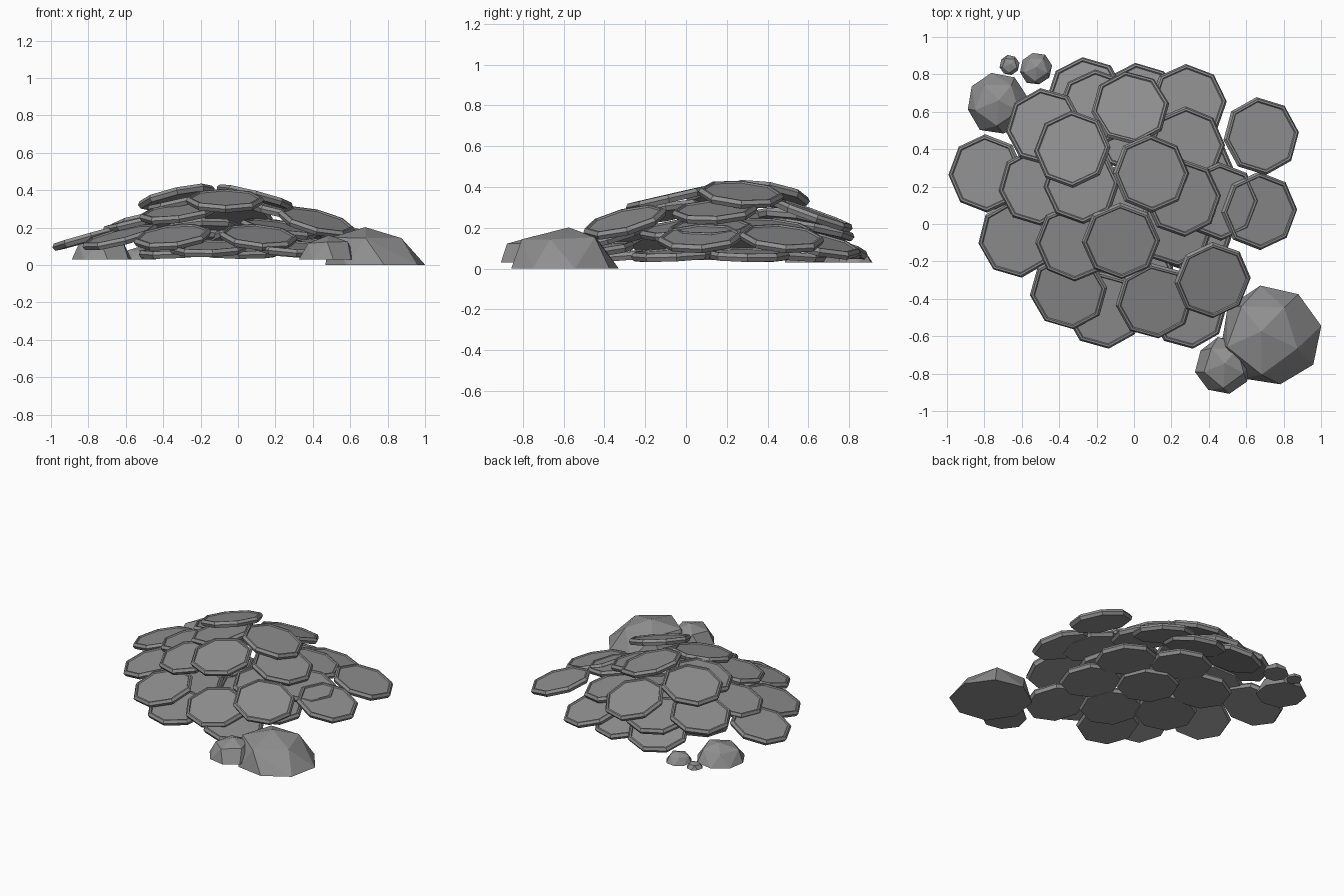
import bpy, bmesh, math, random
from mathutils import Vector, Matrix

if "Cube" in bpy.data.objects:
    bpy.data.objects.remove(bpy.data.objects["Cube"])

random.seed(4)
STONE = bpy.data.materials.new("dark_stone")
STONE.diffuse_color = (0.28, 0.28, 0.28, 1)
STONE.use_nodes = True
STONE.node_tree.nodes["Principled BSDF"].inputs["Base Color"].default_value = STONE.diffuse_color


def finish(bm, name):
    bmesh.ops.recalc_face_normals(bm, faces=bm.faces)
    mesh = bpy.data.meshes.new(name)
    bm.to_mesh(mesh)
    bm.free()
    mesh.materials.append(STONE)
    ob = bpy.data.objects.new(name, mesh)
    bpy.context.collection.objects.link(ob)
    return ob


# Octagonal plate: bevelled rim around a slightly recessed top
def plate(name):
    bm = bmesh.new()
    base = bmesh.ops.create_circle(bm, cap_ends=True, segments=8, radius=0.21)
    top = bmesh.ops.extrude_face_region(bm, geom=bm.faces[:])["geom"]
    for v in base["verts"]:
        v.co = v.co * 0.95 + Vector((0, 0, -0.022))
    face = next(g for g in top if isinstance(g, bmesh.types.BMFace))
    for inset, rise in ((0.012, 0.018), (0.011, 0), (0.005, -0.008)):
        bmesh.ops.inset_region(bm, faces=[face], thickness=inset)
        for v in face.verts:
            v.co.z += rise
    return finish(bm, name)


# Plates lie like shingles on a dome, tilted downhill from its centre
def lay_plate(name, x, y, z, steep):
    ob = plate(name)
    out = Vector((x + 0.08, y - 0.22, 0))
    slope = out.normalized() * min(steep, 1.5 * out.length)
    tilt = Vector((0, 0, 1)).rotation_difference(slope + Vector((0, 0, 1)))
    turn = math.radians(random.uniform(0, 8))
    ob.matrix_world = (Matrix.Translation((x, y, z)) @ tilt.to_matrix().to_4x4()
                       @ Matrix.Rotation(turn, 4, 'Z'))


# Layers from the crown down: height, steepness, plate centres
LAYERS = [
    ("crown", .365, .28, [(-.33, .40), (.09, .27)]),
    ("crown_front", .345, .23, [(-.28, .21), (-.07, -.09)]),
    ("upper", .28, .22, [(-.32, -.10), (.26, .14)]),
    ("upper_back", .265, .36, [(-.02, .62)]),
    ("middle", .235, .24, [(-.48, .52), (-.52, .20)]),
    ("middle_front", .23, .36, [(.42, -.30)]),
    ("inner", .195, .2, [(.22, -.02), (-.20, .62), (.46, .12), (.28, .42)]),
    ("lower", .15, .28, [(-.79, .27), (-.63, -.08), (-.35, -.36), (.11, -.41),
                         (.68, .47), (.67, .07)]),
    ("back", .12, .29, [(.29, .65), (-.26, .69), (.03, .66)]),
    ("bottom", .09, .14, [(-.16, -.46), (.29, -.46)]),
]
for layer, z, steep, spots in LAYERS:
    for x, y in spots:
        lay_plate(layer + "_plate", x, y, z, steep)

# Hidden ring of nearly flat plates underneath
for i in range(6):
    a = math.radians(30 + 60 * i)
    lay_plate("base_plate", .37 * math.cos(a), .12 + .36 * math.sin(a), .07, .08)
lay_plate("base_plate", 0, .14, .065, 0)


# Faceted boulder with a flat base: hull of two uneven rings and an off-centre peak
def boulder(name, x, y, z, r, h, lean=0.0):
    bm = bmesh.new()
    for scale, level, n in ((1, 0, 8), (0.74, 0.72, 5), (0.1, 1, 1)):
        for i in range(n):
            a = level + 0.2 + i * math.tau / n
            rr = r * scale * random.uniform(0.96, 1.03)
            zz = h * level * random.uniform(0.88, 1.02)
            bm.verts.new((x + rr * math.cos(a) + lean * level, y + rr * math.sin(a), z + zz))
    bmesh.ops.convex_hull(bm, input=bm.verts)
    bmesh.ops.dissolve_limit(bm, angle_limit=math.radians(6), verts=bm.verts, edges=bm.edges)
    return finish(bm, name)


boulder("large_front_boulder", .73, -.60, .0, .27, .22, -.06)
boulder("small_front_boulder", .48, -.76, .03, .155, .13)
boulder("back_boulder", -.73, .645, .03, .168, .13)
boulder("back_pebble", -.525, .83, .03, .088, .07)
boulder("back_tiny_pebble", -.665, .85, .03, .054, .04)
